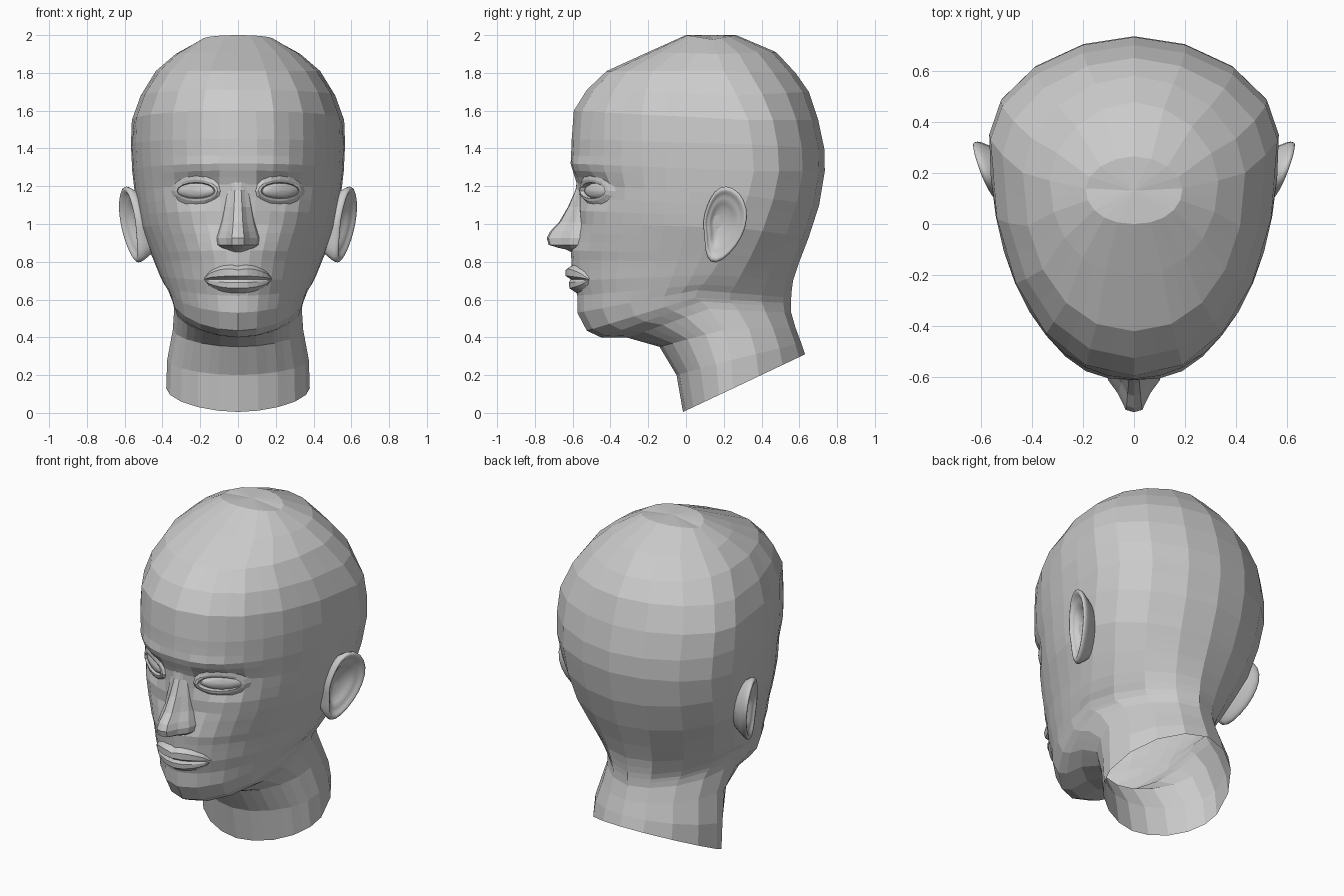
import bpy, bmesh
from math import sin, cos, pi, exp
from mathutils.bvhtree import BVHTree

if "Cube" in bpy.data.objects:
    bpy.data.objects.remove(bpy.data.objects["Cube"])


def finish(bm, name, smooth=False, subdiv=0):
    """Turn a right-hand half into a mirrored object."""
    bmesh.ops.remove_doubles(bm, verts=bm.verts, dist=0.0005)
    bmesh.ops.recalc_face_normals(bm, faces=bm.faces)
    for f in bm.faces:
        f.smooth = smooth
    me = bpy.data.meshes.new(name)
    bm.to_mesh(me)
    bm.free()
    ob = bpy.data.objects.new(name, me)
    bpy.context.collection.objects.link(ob)
    mod = ob.modifiers.new("mirror", 'MIRROR')
    mod.merge_threshold = 0.001
    if subdiv:
        s = ob.modifiers.new("round", 'SUBSURF')
        s.levels = s.render_levels = subdiv
    return ob


def loft(name, rows, closed=False, **kw):
    """Skin a list of equally long point rows."""
    bm = bmesh.new()
    vs = [[bm.verts.new(p) for p in row] for row in rows]
    n = len(rows[0])
    for a, b in zip(vs, vs[1:]):
        for i in range(n if closed else n - 1):
            j = (i + 1) % n
            bm.faces.new((a[i], a[j], b[j], b[i]))
    return finish(bm, name, **kw)


def bump(a, b):
    return exp(-(a * a + b * b))


# Head and neck: rings given by front (z, y), side (z, x, y) and back (z, y)
RINGS = [
    (2.00, .13, 2.00, 0, .13, 2.00, .13),
    (2.00, .00, 1.976, .19, .14, 2.00, .265),
    (1.91, -.20, 1.90, .33, .17, 1.91, .477),
    (1.81, -.42, 1.81, .435, .20, 1.80, .58),
    (1.71, -.525, 1.68, .515, .27, 1.70, .65),
    (1.60, -.594, 1.55, .562, .33, 1.55, .70),
    (1.45, -.605, 1.42, .567, .35, 1.40, .732),
    (1.32, -.61, 1.28, .56, .36, 1.28, .735),
    (1.21, -.578, 1.15, .545, .33, 1.10, .705),
    (1.00, -.565, .98, .515, .27, .93, .65),
    (.86, -.61, .84, .46, .20, .80, .60),
    (.70, -.60, .73, .415, .13, .70, .567),
    (.62, -.575, .68, .39, .09, .65, .56),
    (.53, -.575, .65, .37, .06, .61, .557),
    (.435, -.525, .61, .355, .05, .58, .557),
    (.40, -.45, .59, .345, .08, .56, .557),
    (.398, -.31, .55, .338, .12, .53, .557),
    (.35, -.14, .44, .345, .20, .45, .58),
    (.20, -.05, .28, .375, .24, .37, .61),
    (.005, -.016, .13, .38, .25, .31, .63),
]


def sculpt(x, y, z):
    """Press in eye sockets, lift brows and cheekbones."""
    if y < -.2:
        y += .05 * bump((x - .225) / .11, (z - 1.18) / .075)
        y -= .015 * bump((x - .2) / .12, (z - 1.3) / .04)
        y -= .02 * bump((x - .28) / .1, (z - 1.0) / .1)
    return (x, y, z)


def ring(r, coarse):
    zf, yf, zs, w, ys, zb, yb = r
    e = .93 + .16 * min(max((1.1 - zf) / .3, 0), 1)    # narrower lower face
    pts = []
    for i in range(11):
        t = i / 10 * pi / 2
        c = cos(t) ** e if i < 10 else 0
        pts.append(sculpt(w * sin(t) ** e, ys + (yf - ys) * c, zs + (zf - zs) * c))
    for i in range(1, 5):
        t = i / 4 * pi / 2
        s = sin(t) ** 1.08
        pts.append((w * cos(t) ** 1.08 if i < 4 else 0, ys + (yb - ys) * s, zs + (zb - zs) * s))
    if coarse:                                         # broad flat facets
        for i in range(1, 10, 2):
            pts[i] = tuple((p + q) / 2 for p, q in zip(pts[i - 1], pts[i + 1]))
    return pts


rows = []
for k, (a, b) in enumerate(zip(RINGS, RINGS[1:])):
    steps = 3 if 6 <= k <= 10 else 1                   # finer rows across the face
    for s in range(steps):
        rows.append(ring([p + (q - p) * s / steps for p, q in zip(a, b)], k < 6 or k > 12))
rows.append(ring(RINGS[-1], True))
head = loft("head_and_neck", rows)
tree = BVHTree.FromPolygons([v.co for v in head.data.vertices],
                            [p.vertices[:] for p in head.data.polygons])


def face_y(x, z):
    """Depth of the face surface seen from the front."""
    return tree.ray_cast((max(x, .003), -2, z), (0, 1, 0))[0].y


# Nose: height, ridge y, half width
NOSE = [(1.25, -.575, .06), (1.18, -.585, .06), (1.09, -.625, .075),
        (1.01, -.672, .09), (.96, -.72, .105), (.925, -.737, .115),
        (.89, -.727, .11), (.875, -.68, .09), (.865, -.635, .06), (.85, -.605, .03)]
rows = []
for z, y, w in NOSE:
    root = face_y(w, z) + .01
    rows.append([(w * f, y + (root - y) * d, z) for f, d in
                 ((0, 0), (.28, .05), (.55, .4), (.88, .68), (1, 1))])
loft("nose", rows)

# Lips: height and how far they stand out, tapering to the corner of the mouth
LIPS = [(.795, -.01), (.768, .034), (.725, .036), (.707, .01),
        (.69, .024), (.66, .03), (.625, -.01)]
rows = []
for z, out in LIPS:
    row = []
    for i in range(8):
        u = i / 7
        h = max((1 - u ** 2.2) ** .6, .05)
        dip = -.012 * (1 - u) ** 4 if z > .75 else 0
        zz = .707 + (z - .707) * h + dip
        row.append((.18 * u, face_y(.18 * u, zz) - (out if out < 0 else out * (.2 + .8 * h)), zz))
    rows.append(row)
loft("lips", rows)


# Eyes: almond rings following the socket
def almond(rx, up, down, out):
    row = []
    for i in range(16):
        t = i * pi / 8
        x = .222 + rx * cos(t)
        z = 1.175 + (up if sin(t) > 0 else down) * sin(t)
        row.append((x, face_y(x, z) - out, z))
    return row


loft("eyeballs", [almond(*r) for r in ((.001, .001, .001, .024), (.05, .022, .02, .02),
                                       (.085, .036, .034, .01), (.106, .046, .044, -.01))],
     closed=True, smooth=True)
loft("eyelids", [almond(*r) for r in ((.098, .04, .036, -.005), (.101, .045, .041, .024),
                                      (.115, .06, .054, .018), (.135, .085, .075, -.004))],
     closed=True)

# Ears: side outline (y, z), shrunk into root, rim and bowl rings
EAR = [(.085, 1.01), (.11, 1.10), (.15, 1.18), (.21, 1.21), (.285, 1.175), (.33, 1.08),
       (.32, .98), (.27, .88), (.19, .80), (.125, .785), (.098, .86), (.10, .94)]
rows = []
for scale, dx in ((.6, -.13), (.88, -.05), (1.0, -.022), (1.0, .004), (.88, .01),
                  (.78, -.016), (.62, -.012), (.48, -.045), (.01, -.055)):
    row = []
    for y, z in EAR:
        y, z = .18 + (y - .18) * scale, 1.0 + (z - 1.0) * scale
        row.append((.515 + .37 * (y - .1) + .11 * (z - .8) + dx, y, z))
    rows.append(row)
loft("ears", rows, closed=True, smooth=True, subdiv=1)
